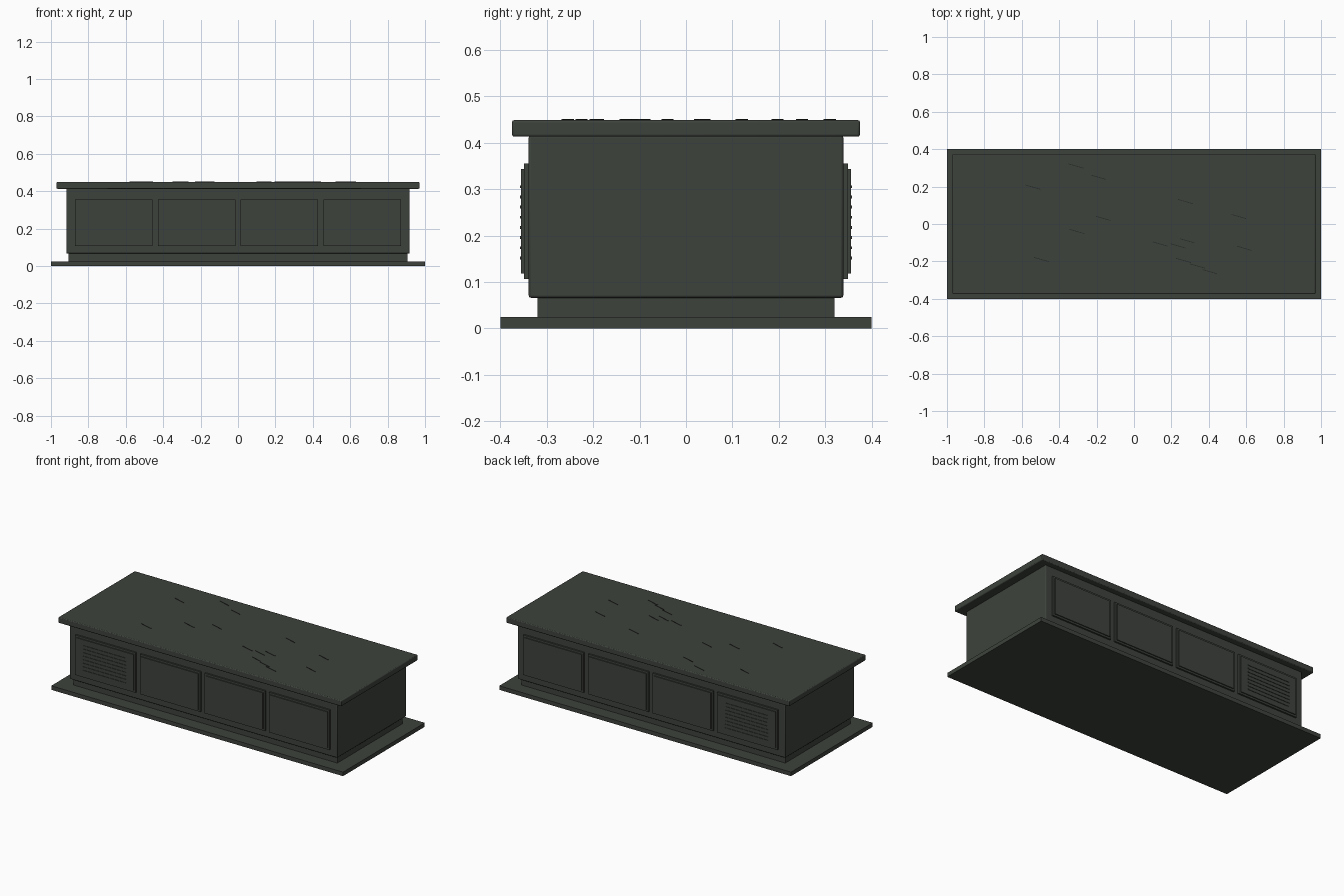
import bpy
import math

if "Cube" in bpy.data.objects:
    bpy.data.objects.remove(bpy.data.objects["Cube"], do_unlink=True)


def material(name, r, g, b):
    m = bpy.data.materials.new(name)
    m.use_nodes = True
    m.diffuse_color = (r, g, b, 1)
    bsdf = m.node_tree.nodes["Principled BSDF"]
    bsdf.inputs["Base Color"].default_value = (r, g, b, 1)
    bsdf.inputs["Roughness"].default_value = 0.9
    return m


stone = material("dark green stone", 0.047, 0.055, 0.045)
crack = material("dark crack", 0.022, 0.026, 0.021)


def box(name, x, y, z, mat=stone, bevel=0, turn=0):
    """Box from (low, high) ranges on each axis, turned about its own centre."""
    ranges = (x, y, z)
    bpy.ops.mesh.primitive_cube_add(size=1, location=[(a + b) / 2 for a, b in ranges])
    ob = bpy.context.object
    ob.name = name
    ob.scale = [b - a for a, b in ranges]
    bpy.ops.object.transform_apply(location=False, rotation=False, scale=True)
    ob.rotation_euler.z = turn
    ob.data.materials.append(mat)
    if bevel:
        mod = ob.modifiers.new("rounded edges", "BEVEL")
        mod.width = bevel
        mod.segments = 2
        bpy.ops.object.shade_smooth_by_angle(angle=math.radians(35))
    return ob


# Stacked main slabs
box("base_slab", (-1, 1), (-0.4, 0.4), (0, 0.025))
box("plinth", (-0.905, 0.905), (-0.32, 0.32), (0.025, 0.07))
box("body", (-0.917, 0.917), (-0.339, 0.339), (0.066, 0.416), bevel=0.005)
box("top_slab", (-0.97, 0.97), (-0.375, 0.375), (0.413, 0.449), bevel=0.005)

# Stepped panels on both long sides, with a slatted vent at one end
for side, s in (("front", -1), ("back", 1)):
    def depth(a, b):
        return tuple(sorted((s * a, s * b)))

    for i in range(4):
        cx = (i - 1.5) * 0.443
        box(f"{side}_panel_{i + 1}", (cx - 0.207, cx + 0.207),
            depth(0.335, 0.349), (0.107, 0.355))
        box(f"{side}_panel_face_{i + 1}", (cx - 0.196, cx + 0.196),
            depth(0.345, 0.355), (0.118, 0.343))
    for i in range(8):
        z = 0.152 + i * 0.0219
        box(f"{side}_vent_slat_{i + 1}", (-0.812, -0.518),
            depth(0.35, 0.358), (z - 0.003, z + 0.003))

# Fine raised cracks scattered over the top
spots = [(-0.31, 0.31), (-0.19, 0.25), (-0.54, 0.197), (-0.305, -0.04),
         (-0.165, 0.03), (-0.495, -0.19), (0.14, -0.107), (0.235, -0.117),
         (0.285, -0.09), (0.265, -0.195), (0.34, -0.225), (0.405, -0.255),
         (0.275, 0.12), (0.56, 0.04), (0.59, -0.13)]
for i, (x, y) in enumerate(spots):
    box(f"top_crack_{i + 1}", (x - 0.041, x + 0.041), (y - 0.002, y + 0.002),
        (0.447, 0.451), crack, turn=math.radians(-16))
